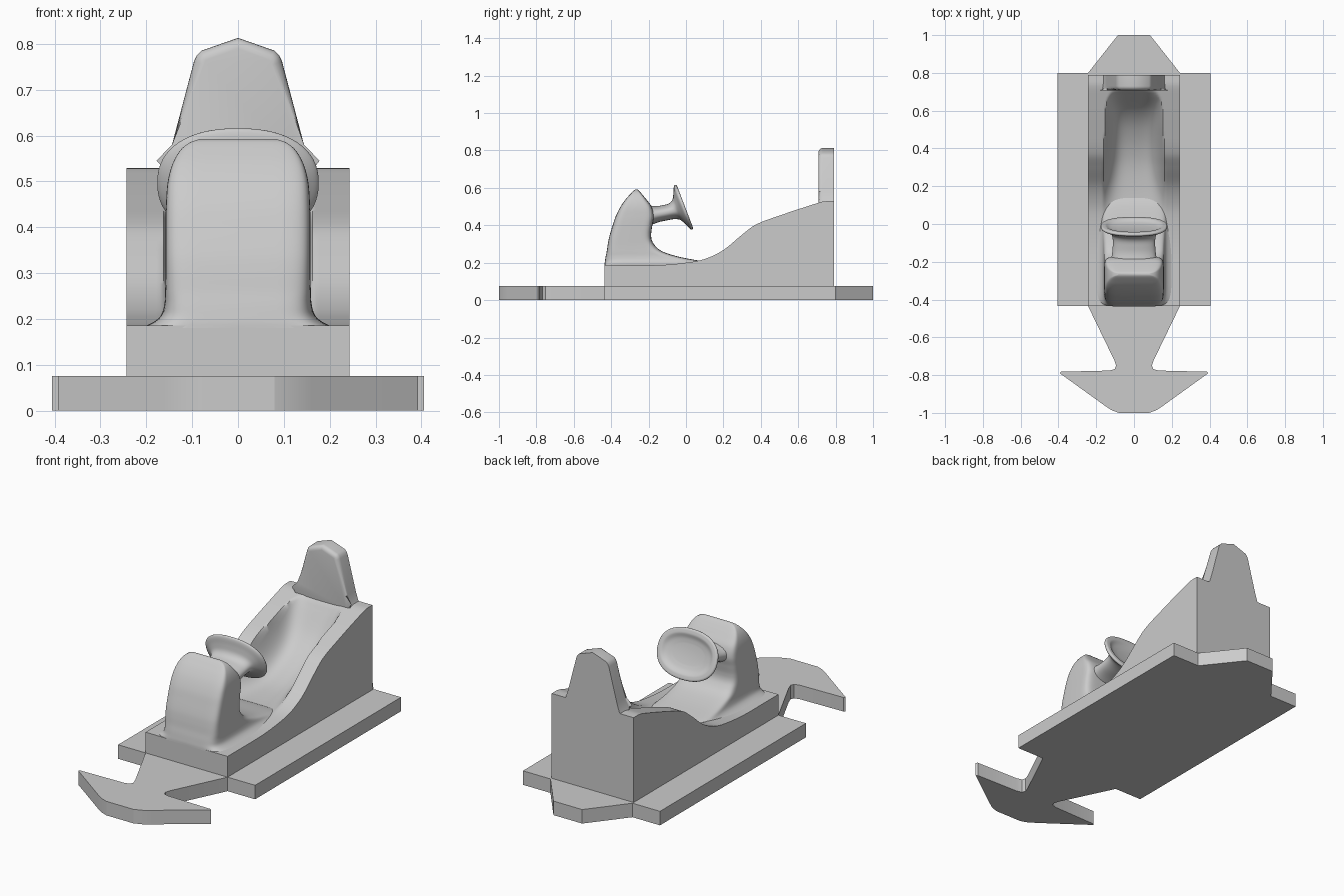
import bpy, bmesh, math

if "Cube" in bpy.data.objects:
    bpy.data.objects.remove(bpy.data.objects["Cube"])


def finish(name, bm, angle=35):
    bmesh.ops.recalc_face_normals(bm, faces=bm.faces)
    me = bpy.data.meshes.new(name)
    bm.to_mesh(me)
    bm.free()
    ob = bpy.data.objects.new(name, me)
    bpy.context.collection.objects.link(ob)
    bpy.ops.object.select_all(action='DESELECT')
    ob.select_set(True)
    bpy.context.view_layer.objects.active = ob
    bpy.ops.object.shade_smooth_by_angle(angle=math.radians(angle))
    return ob


def curve(keys, t):
    """Smooth interpolation through rows of (t, value, value, ...)."""
    if t <= keys[0][0]:
        return keys[0][1:]
    if t >= keys[-1][0]:
        return keys[-1][1:]
    i = next(k for k in range(len(keys) - 1) if t <= keys[k + 1][0])
    a, b = keys[i], keys[i + 1]
    p, n = keys[max(i - 1, 0)], keys[min(i + 2, len(keys) - 1)]
    h = b[0] - a[0]
    u = (t - a[0]) / h
    out = []
    for j in range(1, len(a)):
        m0 = (b[j] - p[j]) / (b[0] - p[0]) * h
        m1 = (n[j] - a[j]) / (n[0] - a[0]) * h
        lo, hi = sorted((a[j], b[j]))
        v = ((2*u**3 - 3*u*u + 1) * a[j] + (u**3 - 2*u*u + u) * m0
             + (3*u*u - 2*u**3) * b[j] + (u**3 - u*u) * m1)
        out.append(min(max(v, lo), hi))
    return out


def loft(rings):
    bm = bmesh.new()
    vs = [[bm.verts.new(p) for p in r] for r in rings]
    n = len(vs[0])
    for a, b in zip(vs, vs[1:]):
        for i in range(n):
            bm.faces.new((a[i], a[(i + 1) % n], b[(i + 1) % n], b[i]))
    bm.faces.new(vs[0][::-1])
    bm.faces.new(vs[-1])
    return bm


def oval(n, count=64):
    """Unit superellipse; higher n is squarer."""
    def f(c):
        return math.copysign(abs(c) ** (2 / n), c)
    return [(f(math.cos(2 * math.pi * k / count)), f(math.sin(2 * math.pi * k / count)))
            for k in range(count)]


def mirrored(half):
    return half + [(-x, y) for x, y in reversed(half)]


# Base plate with side boards, tail and front wing
half = [(0.08, -1), (0.12, -0.985), (0.16, -0.958), (0.393, -0.79), (0.385, -0.782),
        (0.13, -0.776), (0.102, -0.768), (0.095, -0.75), (0.105, -0.72), (0.243, -0.435),
        (0.406, -0.435), (0.406, 0.8), (0.243, 0.8), (0.085, 1)]
outline = mirrored(half)
finish("base_plate", loft([[(x, y, z) for x, y in outline] for z in (0, 0.075)]), 20)

# Body with scooped seat: rim height, floor height and scoop half width along y
RIM = [(-0.435, 0.186), (-0.15, 0.187), (0, 0.2), (0.1, 0.22), (0.2, 0.268), (0.3, 0.35),
       (0.37, 0.402), (0.5, 0.452), (0.7, 0.518), (0.74, 0.528), (0.79, 0.529)]
FLOOR = [(-0.435, 0.185), (0, 0.188), (0.2, 0.195), (0.35, 0.22), (0.5, 0.285),
         (0.6, 0.365), (0.69, 0.49), (0.712, 0.522), (0.73, 0.529), (0.79, 0.529)]
WIDTH = [(-0.4, 0.165), (0.3, 0.163), (0.5, 0.153), (0.64, 0.145), (0.69, 0.125), (0.72, 0.1)]
W, COLS, ROWS = 0.243, 60, 100
sections = []
for r in range(ROWS + 1):
    y = -0.435 + 1.225 * r / ROWS
    rim, floor, w = curve(RIM, y)[0], curve(FLOOR, y)[0], curve(WIDTH, y)[0]
    row = []
    for c in range(COLS + 1):
        x = -W + 2 * W * c / COLS
        blend = max(0, 1 - (abs(x) / w) ** 4)
        row.append((x, y, rim + (min(floor, rim) - rim) * blend))
    sections.append(row + [(W, y, 0.07), (-W, y, 0.07)])
finish("body", loft(sections))

# Front cowl: z, front y, back y, half width
COWL = [(0.18, -0.436, 0.17, 0.215), (0.19, -0.436, 0.14, 0.19), (0.205, -0.434, 0.10, 0.17),
        (0.23, -0.43, -0.03, 0.161), (0.26, -0.424, -0.125, 0.159), (0.3, -0.418, -0.172, 0.158),
        (0.34, -0.41, -0.186, 0.158), (0.40, -0.392, -0.18, 0.158), (0.45, -0.375, -0.172, 0.157),
        (0.50, -0.35, -0.184, 0.153), (0.54, -0.322, -0.213, 0.142), (0.57, -0.295, -0.238, 0.124),
        (0.585, -0.28, -0.252, 0.105), (0.592, -0.271, -0.26, 0.085)]
rings = []
for k in range(61):
    z = 0.18 + 0.412 * k / 60
    f, b, w = curve(COWL, z)
    rings.append([(w * u, (f + b) / 2 + (b - f) / 2 * v, z) for u, v in oval(7)])
finish("front_cowl", loft(rings), 50)

# Steering column flaring into an oval dished wheel: y, z, half width, half height, tilt
WHEEL = [(-0.21, 0.45, 0.125, 0.058, 0.05), (-0.15, 0.46, 0.115, 0.043, 0.1),
         (-0.09, 0.472, 0.112, 0.042, 0.25), (-0.055, 0.482, 0.119, 0.055, 0.366),
         (-0.037, 0.489, 0.143, 0.085, 0.366), (-0.024, 0.493, 0.168, 0.116, 0.366),
         (-0.015, 0.496, 0.176, 0.127, 0.366), (-0.006, 0.499, 0.171, 0.122, 0.366),
         (-0.005, 0.499, 0.152, 0.102, 0.366), (-0.016, 0.495, 0.128, 0.078, 0.366),
         (-0.022, 0.493, 0.09, 0.05, 0.366)]
keys = [(i,) + row for i, row in enumerate(WHEEL)]
rings = []
for k in range(41):
    y, z, w, h, t = curve(keys, k / 4)
    rings.append([(w * u, y - h * v * math.sin(t), z + h * v * math.cos(t))
                  for u, v in oval(2.3)])
finish("steering_wheel", loft(rings), 50)

# Headrest: tapered peak with softened front edges
half = [(0.172, 0.515), (0.158, 0.535), (0.144, 0.58), (0.096, 0.762), (0.09, 0.775),
        (0.08, 0.785), (0.0, 0.813)]
peak = half + [(-x, z) for x, z in reversed(half[:-1])]
bm = loft([[(x, y, z) for x, z in peak] for y in (0.708, 0.79)])
front = [e for e in bm.edges if all(v.co.y < 0.75 for v in e.verts)
         and max(v.co.z for v in e.verts) > 0.52]
bmesh.ops.bevel(bm, geom=front, offset=0.022, segments=5, profile=0.5, affect='EDGES')
finish("headrest", bm, 40)
